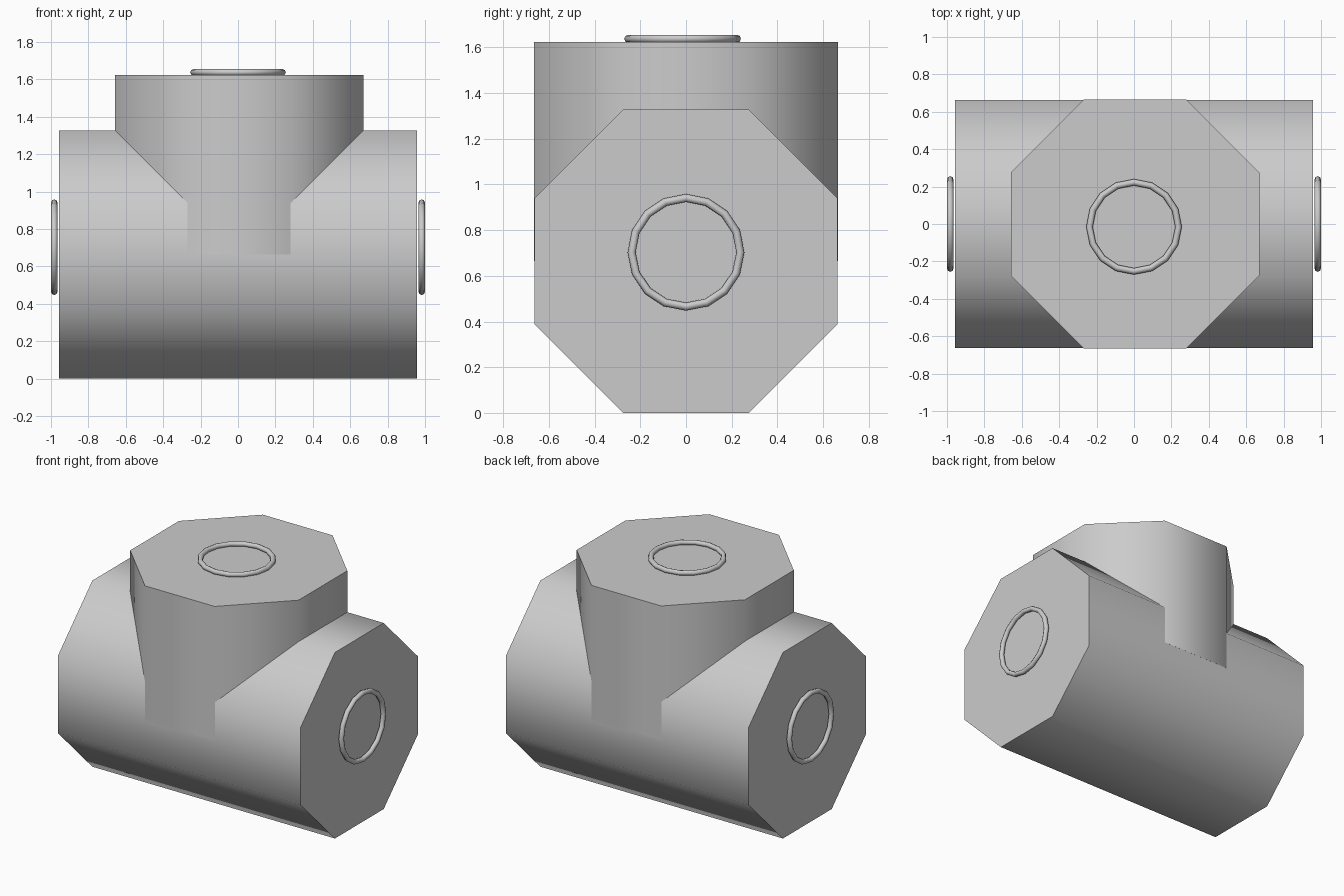
import bpy
from math import pi, cos, radians
from mathutils import Matrix

if "Cube" in bpy.data.objects:
    bpy.data.objects.remove(bpy.data.objects["Cube"])

R = 0.664          # half width across the octagon's flats


def smooth(obj, angle):
    bpy.ops.object.select_all(action='DESELECT')
    obj.select_set(True)
    bpy.context.view_layer.objects.active = obj
    bpy.ops.object.shade_smooth_by_angle(angle=radians(angle))


def octagon_pipe(name, inradius, depth, loc, along_x=False):
    bpy.ops.mesh.primitive_cylinder_add(vertices=8, radius=inradius / cos(pi / 8), depth=depth)
    obj = bpy.context.object
    obj.name = name
    m = Matrix.Rotation(pi / 8, 4, 'Z')      # flats face the axes
    if along_x:
        m = Matrix.Rotation(pi / 2, 4, 'Y') @ m
    obj.data.transform(Matrix.Translation(loc) @ m)
    smooth(obj, 50)                          # soft sides, crisp end caps
    return obj


def ring(name, loc, along_x=False):
    bpy.ops.mesh.primitive_torus_add(major_segments=16, minor_segments=8,
                                     major_radius=0.238, minor_radius=0.0175)
    obj = bpy.context.object
    obj.name = name
    m = Matrix.Rotation(pi / 2, 4, 'Y') if along_x else Matrix.Identity(4)
    obj.data.transform(Matrix.Translation(loc) @ m)
    smooth(obj, 60)
    return obj


# Horizontal body and upright branch of the tee
octagon_pipe("main_pipe", R, 1.916, (0, 0, R), along_x=True)
octagon_pipe("branch_pipe", R + 0.0005, 0.96, (0.006, 0, 1.144))

# Raised rings on the three end faces
for side, label in ((-1, "left"), (1, "right")):
    ring(label + "_end_ring", (side * 0.9825, 0, 0.703), along_x=True)
ring("top_end_ring", (0, -0.015, 1.638))
